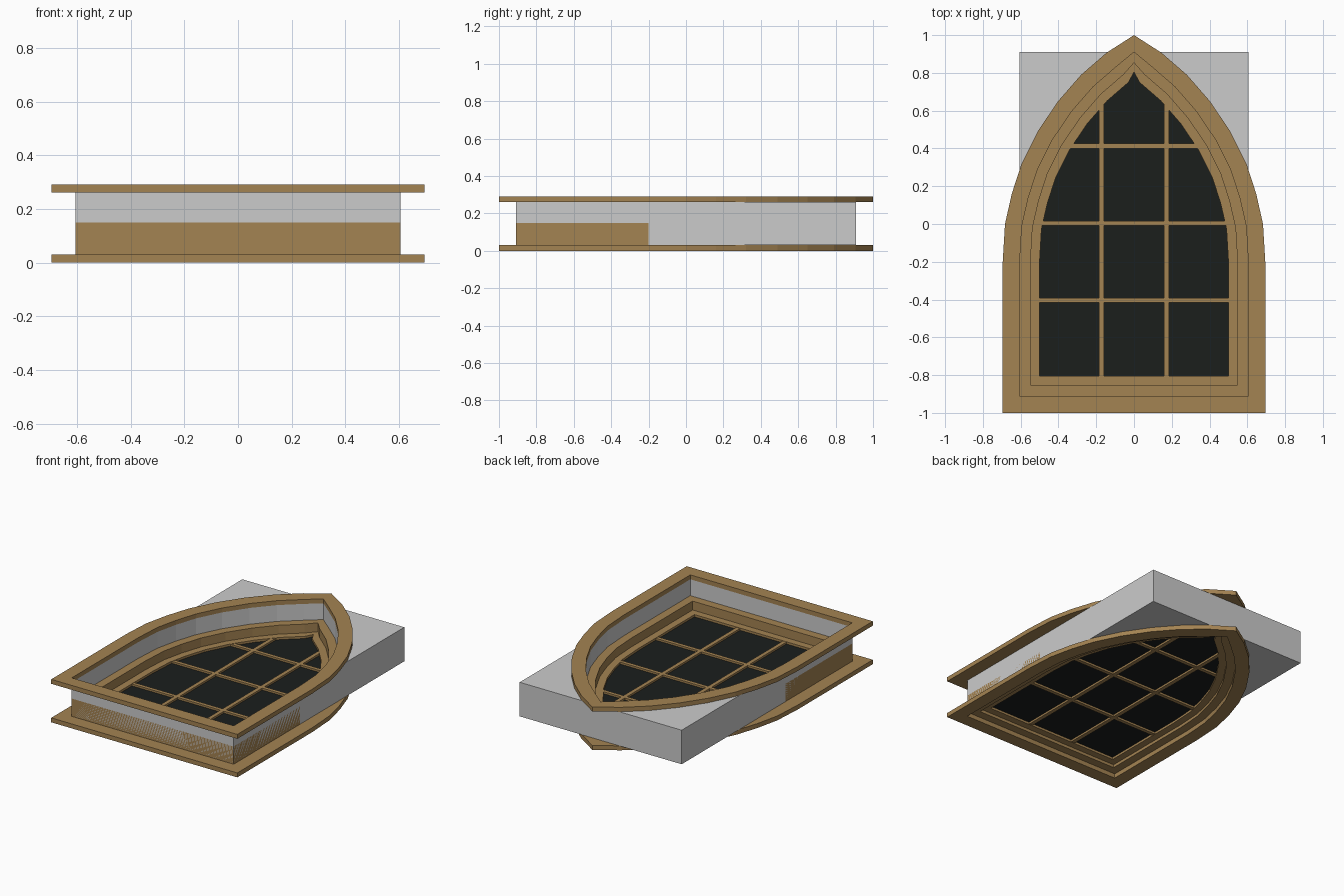
import bpy, bmesh
from mathutils import Vector

if "Cube" in bpy.data.objects:
    bpy.data.objects.remove(bpy.data.objects["Cube"])

# right half of the pointed arch, from spring line to just below the tip
ARC = [(0.695, -0.2), (0.683, 0.0), (0.647, 0.16), (0.595, 0.32), (0.51, 0.49),
       (0.402, 0.65), (0.28, 0.79), (0.145, 0.907), (0.0, 1.0)]


def material(name, rgb):
    m = bpy.data.materials.new(name)
    m.diffuse_color = (*rgb, 1)
    m.use_nodes = True
    m.node_tree.nodes["Principled BSDF"].inputs["Base Color"].default_value = m.diffuse_color
    return m


WOOD = material("wood", (0.37, 0.227, 0.085))
GLASS = material("dark_glass", (0.011, 0.013, 0.012))


def right_side(d):
    """Right edge of the outline, moved inwards by d, bottom corner to tip."""
    pts = [Vector((0.695 - d, -1 + d)), Vector((0.695 - d, -0.2))]
    for i in range(1, len(ARC) - 1):
        t = (Vector(ARC[i + 1]) - Vector(ARC[i - 1])).normalized()
        pts.append(Vector(ARC[i]) - d * Vector((t.y, -t.x)))
    return pts + [Vector((0, 1 - d))]


def outline(d):
    r = right_side(d)
    return r + [Vector((-p.x, p.y)) for p in reversed(r[:-1])]


def finish(name, bm, mat=None):
    bmesh.ops.recalc_face_normals(bm, faces=bm.faces)
    me = bpy.data.meshes.new(name)
    bm.to_mesh(me)
    bm.free()
    if mat:
        me.materials.append(mat)
    ob = bpy.data.objects.new(name, me)
    bpy.context.collection.objects.link(ob)
    return ob


def loop(bm, pts, z):
    return [bm.verts.new((p[0], p[1], z)) for p in pts]


def bridge(bm, a, b):
    n = len(a)
    for i in range(n):
        j = (i + 1) % n
        bm.faces.new((a[i], a[j], b[j], b[i]))


def ring(name, d_out, d_in, z0, z1, mat):
    bm = bmesh.new()
    loops = [loop(bm, outline(d), z) for d, z in
             ((d_out, z0), (d_out, z1), (d_in, z1), (d_in, z0))]
    for k in range(4):
        bridge(bm, loops[k], loops[(k + 1) % 4])
    finish(name, bm, mat)


def prism(name, pts, z0, z1, mat=None):
    bm = bmesh.new()
    a, b = loop(bm, pts, z0), loop(bm, pts, z1)
    bm.faces.new(a)
    bm.faces.new(b)
    bridge(bm, a, b)
    return finish(name, bm, mat)


def bar(name, x0, x1, y0, y1):
    prism(name, [(x0, y0), (x1, y0), (x1, y1), (x0, y1)], 0.052, 0.088, WOOD)


# trims, frame and sash
ring("outer_trim", 0, 0.09, 0, 0.03, WOOD)
ring("inner_trim", 0, 0.09, 0.26, 0.29, WOOD)
ring("window_frame", 0.09, 0.147, 0.03, 0.15, WOOD)
ring("sash", 0.147, 0.195, 0.05, 0.09, WOOD)

# glass pane
prism("glass_pane", outline(0.19), 0.065, 0.075, GLASS)

# glazing bars, ending inside the sash
edge = right_side(0.18)


def edge_at(value, axis):
    for p, q in zip(edge, edge[1:]):
        lo, hi = sorted((p[axis], q[axis]))
        if hi > lo and lo <= value <= hi:
            return p.lerp(q, (value - p[axis]) / (q[axis] - p[axis]))[1 - axis]


for s in (-1, 1):
    bar("upright_bar", s * 0.173 - 0.0135, s * 0.173 + 0.0135, -0.815, edge_at(0.173, 0))
for y in (-0.404, 0.004, 0.413):
    w = edge_at(y, 1)
    bar("cross_bar", -w, w, y - 0.0125, y + 0.0125)

# wall: thin lining of the opening plus the solid corners beside the arch
bm = bmesh.new()
bridge(bm, loop(bm, outline(0.09), 0.03), loop(bm, outline(0.09), 0.26))
finish("wall_lining", bm)
for s in (-1, 1):
    pts = [(s * p.x, p.y) for p in right_side(0.09)[1:]] + [(s * 0.605, 0.91)]
    prism("wall_corner", pts, 0.03, 0.26)
